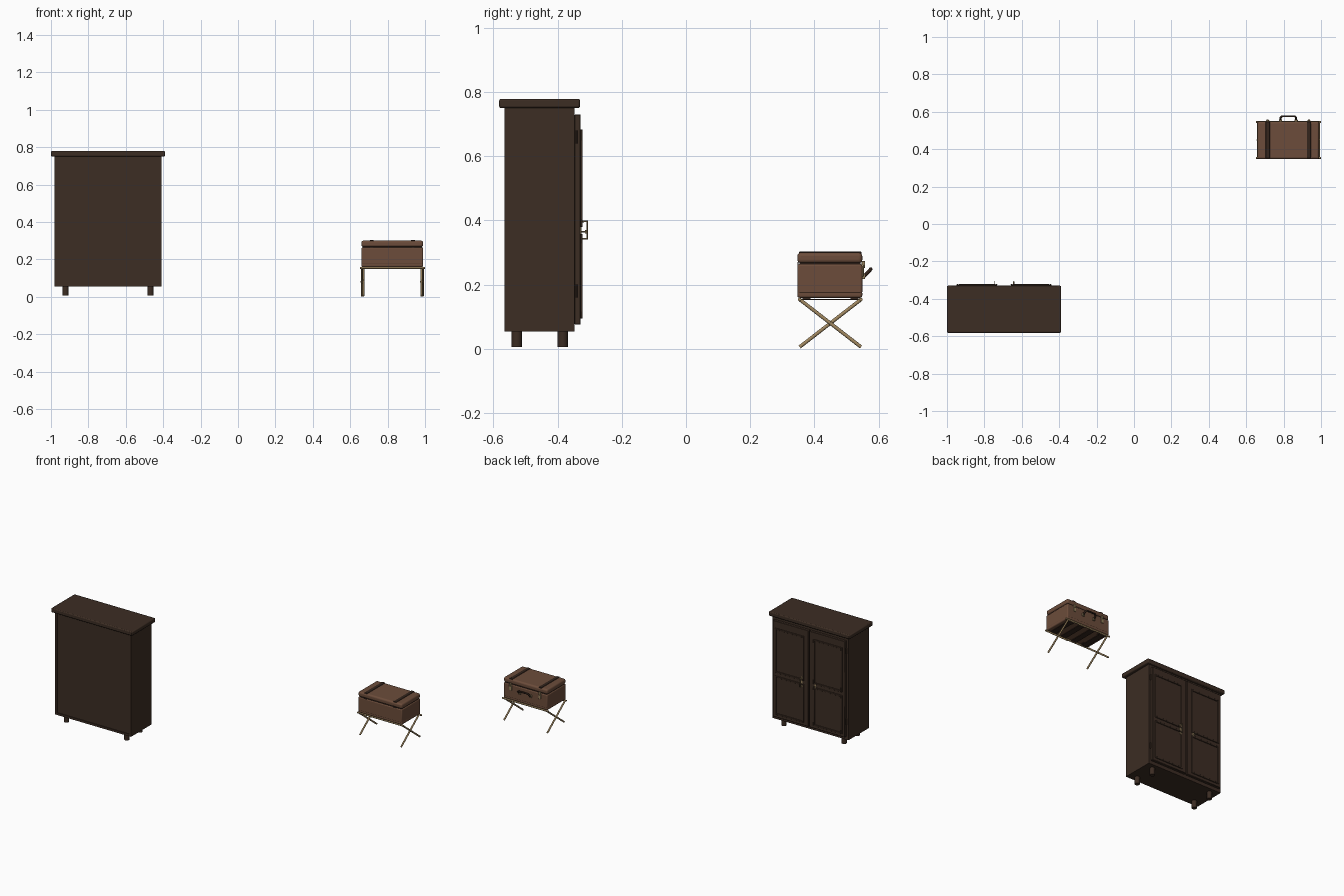
import bpy, math
from mathutils import Vector

cube = bpy.data.objects.get("Cube")
if cube:
    bpy.data.objects.remove(cube, do_unlink=True)


def material(name, rgb):
    m = bpy.data.materials.new(name)
    m.use_nodes = True
    m.diffuse_color = (*rgb, 1)
    m.node_tree.nodes["Principled BSDF"].inputs["Base Color"].default_value = (*rgb, 1)
    return m


DARK = material("dark wood", (0.045, 0.026, 0.017))
LEATHER = material("brown leather", (0.15, 0.073, 0.043))
STRAP = material("dark strap", (0.033, 0.018, 0.012))
BRASS = material("aged brass", (0.30, 0.22, 0.11))
WOOD = material("pale wood", (0.36, 0.25, 0.12))


def finish(o, name, mat):
    o.name = name
    o.data.materials.append(mat)
    return o


def box(name, mat, xs, ys, zs, bevel=0, segments=2):
    """Box given by its extents, with optional rounded edges."""
    lo, hi = Vector((xs[0], ys[0], zs[0])), Vector((xs[1], ys[1], zs[1]))
    bpy.ops.mesh.primitive_cube_add(size=1, location=(lo + hi) / 2)
    o = finish(bpy.context.object, name, mat)
    o.scale = hi - lo
    bpy.ops.object.transform_apply(location=False, rotation=False, scale=True)
    if bevel:
        b = o.modifiers.new("rounded edges", "BEVEL")
        b.width, b.segments = bevel, segments
        bpy.ops.object.shade_smooth_by_angle(angle=math.radians(40))
    return o


def rod(name, mat, a, b, r, sides=12):
    """Cylinder between two points."""
    a, b = Vector(a), Vector(b)
    bpy.ops.mesh.primitive_cylinder_add(vertices=sides, radius=r, depth=(b - a).length,
                                        location=(a + b) / 2)
    o = finish(bpy.context.object, name, mat)
    o.rotation_euler = (b - a).to_track_quat("Z", "Y").to_euler()
    bpy.ops.object.shade_smooth_by_angle(angle=math.radians(40))
    return o


def bent_tube(name, mat, points, r):
    """Round tube along a path."""
    c = bpy.data.curves.new(name, "CURVE")
    c.dimensions = "3D"
    c.bevel_depth, c.bevel_resolution, c.use_fill_caps = r, 2, True
    s = c.splines.new("POLY")
    s.points.add(len(points) - 1)
    for p, co in zip(s.points, points):
        p.co = (*co, 1)
    o = bpy.data.objects.new(name, c)
    bpy.context.collection.objects.link(o)
    return finish(o, name, mat)


def frame(name, mat, xs, ys, zs, w, bevel=0):
    """Rectangular frame in the xz plane."""
    for side, x in (("right", (xs[0], xs[0] + w)), ("left", (xs[1] - w, xs[1]))):
        box(f"{name}_{side}", mat, x, ys, zs, bevel)
    inner = (xs[0] + w, xs[1] - w)
    for side, z in (("bottom", (zs[0], zs[0] + w)), ("top", (zs[1] - w, zs[1]))):
        box(f"{name}_{side}", mat, inner, ys, z, bevel)


# Wardrobe carcass, cornice and feet
CX = -0.695
box("wardrobe_body", DARK, (CX - 0.285, CX + 0.285), (-0.56, -0.347), (0.054, 0.752))
frame("wardrobe_back_frame", DARK, (CX - 0.285, CX + 0.285), (-0.565, -0.56), (0.054, 0.752), 0.014)
box("wardrobe_cornice", DARK, (CX - 0.305, CX + 0.305), (-0.582, -0.33), (0.75, 0.779), 0.006)
for sx in (-1, 1):
    for y in (-0.527, -0.384):
        x = CX + sx * 0.227
        rod("wardrobe_foot", DARK, (x, y, 0.006), (x, y, 0.06), 0.016, 16)

# Doors with two framed panels each
for sx, side in ((-1, "right"), (1, "left")):
    def span(a, b):
        return tuple(sorted((CX + sx * a, CX + sx * b)))
    box(f"{side}_door", DARK, span(0.003, 0.272), (-0.347, -0.328), (0.076, 0.73), 0.002, 1)
    for z in ((0.095, 0.358), (0.38, 0.683)):
        frame(f"{side}_door_moulding", DARK, span(0.036, 0.253), (-0.329, -0.322), z, 0.01, 0.002)
    for z in (0.16, 0.64):
        x = CX + sx * 0.274
        rod(f"{side}_door_hinge", DARK, (x, -0.342, z), (x, -0.342, z + 0.04), 0.004, 8)

# Pull handle on one door, lock and key on the other
hx = CX + 0.052
box("handle_plate", BRASS, (hx - 0.006, hx + 0.006), (-0.328, -0.325), (0.335, 0.405))
bent_tube("door_handle", BRASS, [(hx, -0.327, 0.343), (hx, -0.308, 0.343),
                                 (hx, -0.308, 0.397), (hx, -0.327, 0.397)], 0.003)
kx = CX - 0.05
box("lock_plate", BRASS, (kx - 0.005, kx + 0.005), (-0.328, -0.325), (0.35, 0.38))
rod("key_stem", BRASS, (kx, -0.327, 0.365), (kx, -0.312, 0.365), 0.002, 8)
box("key_bow", BRASS, (kx - 0.001, kx + 0.001), (-0.314, -0.306), (0.359, 0.371))

# Folding stand: rails, crossed legs and webbing
SX = 0.825
Y0, Y1, TOP = 0.354, 0.545, 0.154
for y in (Y0, Y1):
    rod("stand_rail", WOOD, (SX - 0.173, y, TOP), (SX + 0.175, y, TOP), 0.0055)
for sx in (-1, 1):
    for a, b, inset in ((Y0, Y1, 0.155), (Y1, Y0, 0.163)):
        x = SX + sx * inset
        rod("stand_leg", WOOD, (x, a, 0.006), (x, b, TOP), 0.0055)
    x = SX + sx * 0.159
    rod("stand_pivot", BRASS, (x - 0.011, 0.4495, 0.08), (x + 0.011, 0.4495, 0.08), 0.003, 8)
for i in range(4):
    x = SX + (i - 1.5) * 0.083
    box("stand_webbing", STRAP, (x - 0.02, x + 0.02), (Y0, Y1), (0.152, 0.155))

# Suitcase shell: base, body and lid around a dark inner core
W = 0.165
box("case_base", LEATHER, (SX - W, SX + W), (0.347, 0.549), (0.159, 0.181), 0.007, 3)
box("case_body", LEATHER, (SX - W, SX + W), (0.347, 0.549), (0.172, 0.264), 0.006, 3)
box("case_core", STRAP, (SX - W + 0.006, SX + W - 0.006), (0.353, 0.543), (0.18, 0.28))
box("case_lid", LEATHER, (SX - W, SX + W), (0.347, 0.549), (0.267, 0.3), 0.011, 4)

# Straps over the lid, latches and hinges
for sx in (-1, 1):
    x = SX + sx * 0.11
    xs = (x - 0.011, x + 0.011)
    box("lid_strap", STRAP, xs, (0.352, 0.546), (0.295, 0.303), 0.002)
    box("case_hinge", STRAP, xs, (0.3465, 0.351), (0.262, 0.27))
    box("latch_plate", BRASS, (x - 0.009, x + 0.009), (0.547, 0.554), (0.225, 0.262), 0.002)
    box("latch_hasp", BRASS, (x - 0.006, x + 0.006), (0.547, 0.558), (0.252, 0.274), 0.002)
    for y in (0.375, 0.525):
        box("case_foot", STRAP, (x - 0.011, x + 0.011), (y - 0.012, y + 0.012), (0.153, 0.162))

# Carrying handle with mounts
bent_tube("case_handle", STRAP, [(SX - 0.042, 0.554, 0.226), (SX - 0.042, 0.568, 0.24),
                                 (SX - 0.034, 0.576, 0.249), (SX + 0.034, 0.576, 0.249),
                                 (SX + 0.042, 0.568, 0.24), (SX + 0.042, 0.554, 0.226)], 0.0055)
for sx in (-1, 1):
    x = SX + sx * 0.042
    box("handle_mount", BRASS, (x - 0.009, x + 0.009), (0.547, 0.558), (0.217, 0.235), 0.002)
